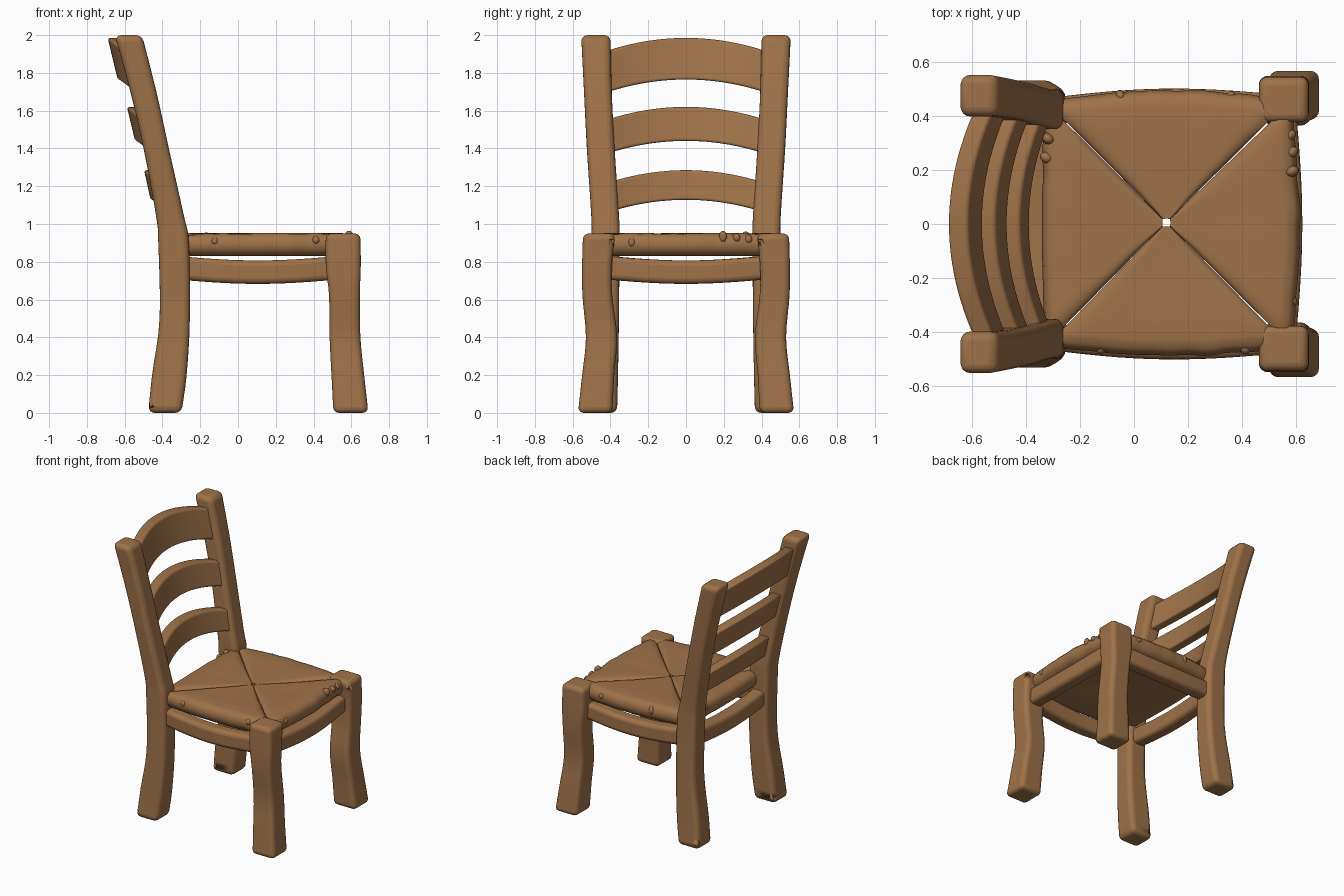
import bpy, bmesh, math, random
from mathutils import Vector, Matrix, noise

if "Cube" in bpy.data.objects:
    bpy.data.objects.remove(bpy.data.objects["Cube"], do_unlink=True)
random.seed(4)

wood = bpy.data.materials.new("warm_brown_wood")
wood.use_nodes = True
COLOUR = (0.345, 0.168, 0.066, 1)
wood.diffuse_color = COLOUR
wood.node_tree.nodes["Principled BSDF"].inputs["Base Color"].default_value = COLOUR


def finish(name, bm, bevel=0.0, angle=50):
    bmesh.ops.recalc_face_normals(bm, faces=bm.faces)
    mesh = bpy.data.meshes.new(name)
    bm.to_mesh(mesh)
    bm.free()
    mesh.materials.append(wood)
    ob = bpy.data.objects.new(name, mesh)
    bpy.context.collection.objects.link(ob)
    if bevel:
        mod = ob.modifiers.new("soft_edges", 'BEVEL')
        mod.width, mod.segments = bevel, 4
        mod.limit_method, mod.angle_limit = 'ANGLE', math.radians(40)
    bpy.ops.object.select_all(action='DESELECT')
    bpy.context.view_layer.objects.active = ob
    ob.select_set(True)
    bpy.ops.object.shade_smooth_by_angle(angle=math.radians(angle))
    return ob


def loft(name, rings, bevel=0.0):
    """Skin a row of matching closed rings and cap both ends."""
    bm = bmesh.new()
    rows = [[bm.verts.new(p) for p in ring] for ring in rings]
    n = len(rows[0])
    for a, b in zip(rows, rows[1:]):
        for i in range(n):
            j = (i + 1) % n
            bm.faces.new((a[i], a[j], b[j], b[i]))
    bm.faces.new(rows[0])
    bm.faces.new(rows[-1])
    return finish(name, bm, bevel)


def smooth_sections(keys, steps=4):
    """Catmull-Rom interpolation between section keys."""
    out = []
    for i in range(len(keys) - 1):
        p = [keys[max(0, min(len(keys) - 1, i + k))] for k in (-1, 0, 1, 2)]
        for s in range(steps):
            t = s / steps
            out.append([0.5 * (2 * b + (c - a) * t + (2 * a - 5 * b + 4 * c - d) * t * t
                               + (3 * b - a - 3 * c + d) * t ** 3)
                        for a, b, c, d in zip(*p)])
    return out + [keys[-1]]


def leg(name, keys, side):
    rings = [[(x0, side * y0, z), (x1, side * y0, z), (x1, side * y1, z), (x0, side * y1, z)]
             for z, x0, x1, y0, y1 in smooth_sections(keys)]
    loft(name, rings, 0.042)


# Legs: z, back x, front x, inner y, outer y
FRONT_LEG = [(0, .505, .69, .39, .572), (.2, .495, .668, .38, .55), (.4, .485, .648, .365, .53),
             (.62, .482, .645, .39, .548), (.78, .465, .65, .392, .55), (.95, .465, .648, .375, .545)]
BACK_LEG = [(0, -.475, -.3, .365, .535), (.2, -.455, -.272, .36, .52), (.5, -.415, -.255, .355, .505),
            (.9, -.422, -.26, .352, .5), (1.05, -.435, -.288, .355, .502), (1.4, -.5, -.366, .378, .525),
            (1.7, -.57, -.432, .393, .54), (2, -.652, -.508, .4, .555)]
for side, word in ((1, "left"), (-1, "right")):
    leg("front_leg_" + word, FRONT_LEG, side)
    leg("back_post_" + word, BACK_LEG, side)

# Backrest slats: arched upward and bowed backward
SLATS = {"top": (-.69, 1.985, -.637, 1.765), "middle": (-.588, 1.62, -.545, 1.44),
         "lower": (-.497, 1.285, -.463, 1.128)}
for word, (xt, zt, xb, zb) in SLATS.items():
    rings = []
    for i in range(25):
        y = -.43 + .86 * i / 24
        k = (y / .4) ** 2
        dx, dz = .085 * k, -.062 * k
        rings.append([(xt + dx, y, zt + dz), (xt + .075 + dx, y, zt + dz),
                      (xb + .075 + dx, y, zb + dz), (xb + dx, y, zb + dz)])
    loft(word + "_back_slat", rings, 0.014)


# Seat rails: bowed outward and sagging a little
def rail(name, start, end, bow):
    a, b = Vector(start), Vector(end)
    along = (b - a).normalized()
    out = Vector((along.y, -along.x, 0))
    up = Vector((0, 0, 1))
    rings = []
    for i in range(17):
        t = i / 16
        arc = math.sin(math.pi * t)
        c = a.lerp(b, t) + out * bow * arc - up * 0.025 * arc
        rings.append([c + out * .05 + up * .062, c - out * .05 + up * .062,
                      c - out * .05 - up * .062, c + out * .05 - up * .062])
    loft(name, rings, 0.028)


RAIL_Z = .77
rail("right_seat_rail", (-.34, -.415, RAIL_Z), (.55, -.43, RAIL_Z), .03)
rail("left_seat_rail", (.55, .43, RAIL_Z), (-.34, .415, RAIL_Z), .03)
rail("front_seat_rail", (.55, -.44, RAIL_Z), (.55, .44, RAIL_Z), .025)
rail("back_seat_rail", (-.34, .42, RAIL_Z), (-.34, -.42, RAIL_Z), .01)

# Woven seat: four cushioned triangles meeting near the middle
CENTRE = Vector((.12, .005, 0))
BL, BR = Vector((-.33, .455, 0)), Vector((-.33, -.455, 0))
FR, FL = Vector((.585, -.46, 0)), Vector((.585, .46, 0))
PROFILE = [(.03, .875), (.5, .86), (.88, .83), (.95, .84), (.985, .865), (1, .893), (.985, .925),
           (.95, .945), (.88, .952), (.7, .95), (.45, .945), (.2, .942), (.03, .94)]


def rim_point(a, b, bow, u, v):
    edge = a.lerp(b, u)
    along = (b - a).normalized()
    out = Vector((along.y, -along.x, 0))
    wobble = .008 * noise.noise(edge * 9) * v
    return CENTRE + (edge + out * (bow * math.sin(math.pi * u) + wobble) - CENTRE) * v


def panel(name, a, b, bow):
    rings = []
    for i in range(41):
        u = .004 + .992 * i / 40
        crease = .02 * abs(2 * u - 1) ** 14
        ring = []
        for v, z in PROFILE:
            p = rim_point(a, b, bow, u, v)
            p.z = z + (noise.noise(p * 8) * .004 - crease if z > .9 else 0)
            ring.append(p)
        rings.append(ring)
    loft(name, rings)


PANELS = {"right": (BR, FR, .03), "front": (FR, FL, .03), "left": (FL, BL, .04), "back": (BL, BR, .012)}
for word, args in PANELS.items():
    panel(word + "_seat_panel", *args)

# Small strand bumps around the rim of the seat
bm = bmesh.new()
BUMPS = {"right": (.22, .82), "front": (.18, .72, .8, .87), "left": (.24, .7), "back": (.14, .22)}
for word, spots in BUMPS.items():
    a, b, bow = PANELS[word]
    for u in spots:
        p = rim_point(a, b, bow, u, .965)
        p.z = random.uniform(.9, .935)
        turn = Matrix.Rotation((p - CENTRE).to_2d().angle_signed(Vector((1, 0))), 4, 'Z')
        size = Matrix.Diagonal((.026, .02, random.uniform(.02, .035), 1))
        bmesh.ops.create_uvsphere(bm, u_segments=12, v_segments=8, radius=1,
                                  matrix=Matrix.Translation(p) @ turn @ size)
finish("seat_strand_bumps", bm, angle=80)
